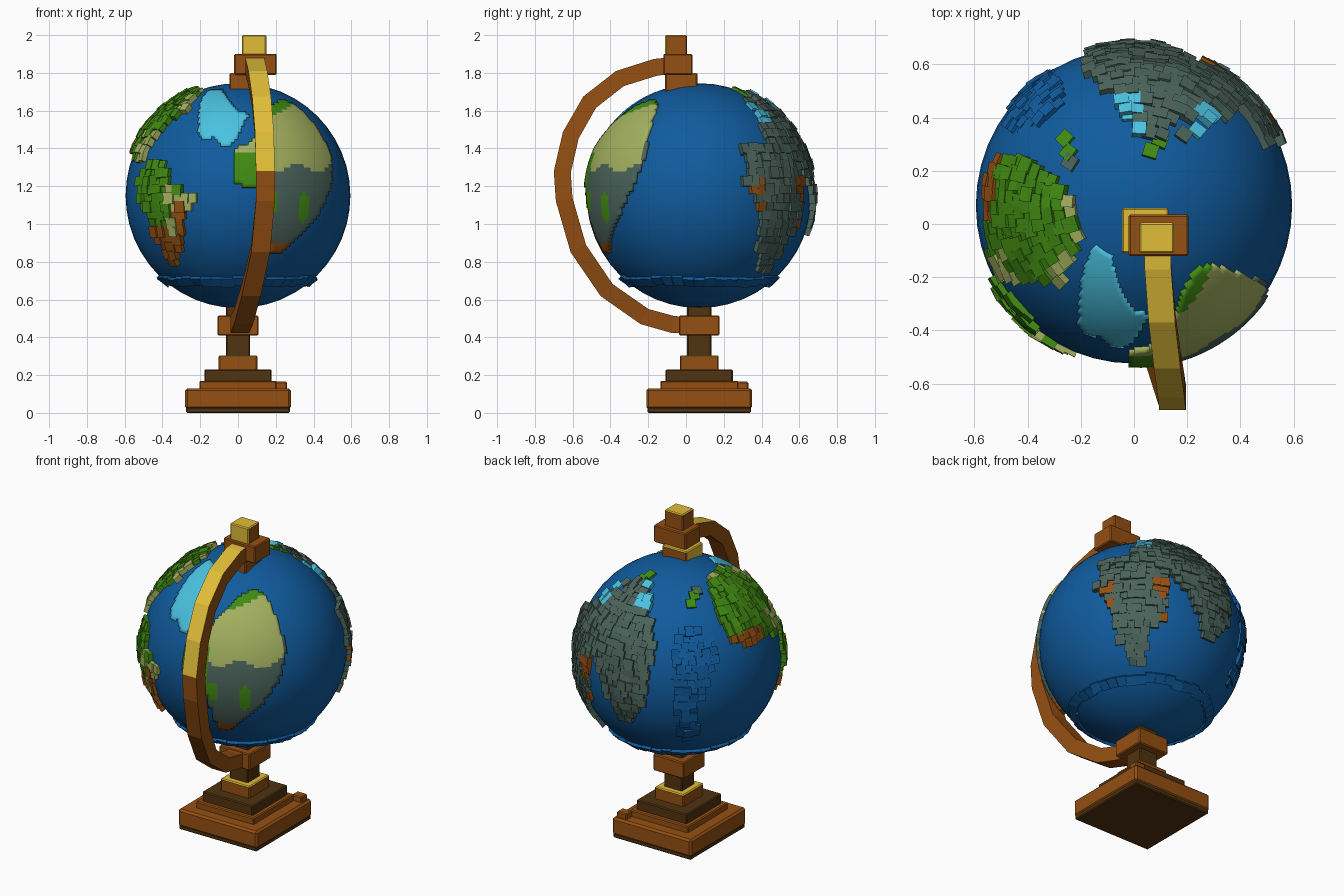
import bpy, bmesh, math, random
from mathutils import Vector

random.seed(4)
cube = bpy.data.objects.get("Cube")
if cube:
    bpy.data.objects.remove(cube, do_unlink=True)

CENTRE = Vector((0, 0.07, 1.15))
RADIUS = 0.595

# Colours
PALETTE = {
    "ocean blue": (0.005, 0.105, 0.34),
    "leaf green": (0.053, 0.26, 0.006),
    "olive": (0.37, 0.44, 0.115),
    "slate": (0.07, 0.125, 0.105),
    "ice": (0.07, 0.54, 0.75),
    "brown wood": (0.30, 0.08, 0.006),
    "dark wood": (0.08, 0.033, 0.005),
    "gold": (0.75, 0.51, 0.04),
}
BLUE, GREEN, OLIVE, SLATE, ICE, BROWN, DARK, GOLD = range(8)
MATS = []
for name, rgb in PALETTE.items():
    m = bpy.data.materials.new(name)
    m.use_nodes = True
    m.diffuse_color = (*rgb, 1)
    bsdf = m.node_tree.nodes["Principled BSDF"]
    bsdf.inputs["Base Color"].default_value = (*rgb, 1)
    bsdf.inputs["Roughness"].default_value = 0.8
    MATS.append(m)


def finish(name, bm, smooth=None):
    mesh = bpy.data.meshes.new(name)
    bm.to_mesh(mesh)
    bm.free()
    for m in MATS:
        mesh.materials.append(m)
    ob = bpy.data.objects.new(name, mesh)
    bpy.context.collection.objects.link(ob)
    if smooth:
        bpy.ops.object.select_all(action="DESELECT")
        ob.select_set(True)
        bpy.context.view_layer.objects.active = ob
        bpy.ops.object.shade_smooth_by_angle(angle=math.radians(smooth))
    return ob


def box(name, x, y, z, colour, rule=None, bevel=0.006):
    """Box from (min, max) ranges, coloured by a rule on the face normal."""
    bm = bmesh.new()
    bmesh.ops.create_cube(bm, size=1)
    for v in bm.verts:
        v.co = [r[0] + (c + 0.5) * (r[1] - r[0]) for r, c in zip((x, y, z), v.co)]
    bm.normal_update()
    for f in bm.faces:
        f.material_index = rule(f.normal) if rule else colour
    ob = finish(name, bm)
    mod = ob.modifiers.new("soft edges", "BEVEL")
    mod.width = bevel
    return ob


def on_globe(az, lat, r=RADIUS):
    """Point on the globe; azimuth is measured from the front towards +x."""
    a, p = math.radians(az), math.radians(lat)
    return CENTRE + r * Vector((math.sin(a) * math.cos(p), -math.cos(a) * math.cos(p), math.sin(p)))


def inside(az, lat, outline):
    hit = False
    for (a, b), (c, d) in zip(outline, outline[1:] + outline[:1]):
        if (b > lat) != (d > lat) and az < (c - a) * (lat - b) / (d - b) + a:
            hit = not hit
    return hit


def sheet(name, outline, rule, height, depth):
    """Curved painted patch with a small thickness."""
    bm = bmesh.new()
    s = 2
    for lat in range(-60, 80, s):
        for az in range(-70, 80, s):
            if inside(az + s / 2, lat + s / 2, outline):
                corners = ((az, lat), (az + s, lat), (az + s, lat + s), (az, lat + s))
                f = bm.faces.new([bm.verts.new(on_globe(a, b, RADIUS + height)) for a, b in corners])
                f.material_index = rule(az, lat)
    bmesh.ops.remove_doubles(bm, verts=bm.verts, dist=0.0005)
    ob = finish(name, bm, 30)
    mod = ob.modifiers.new("thickness", "SOLIDIFY")
    mod.thickness = depth
    mod.offset = -1


def add_block(bm, az, lat, size, top, colour):
    """Slightly tilted tile standing out of the globe."""
    n = (on_globe(az, lat) - CENTRE).normalized()
    east = Vector((0, 0, 1)).cross(n).normalized()
    north = n.cross(east)
    start = len(bm.faces)
    cube = bmesh.ops.create_cube(bm, size=1)["verts"]
    tilt = [random.uniform(-0.12, 0.12) for _ in "ab"]
    for v in cube:
        x, y, z = v.co
        depth = RADIUS - 0.03 if z < 0 else RADIUS + top + size * (x * tilt[0] + y * tilt[1])
        v.co = CENTRE + n * depth + (east * x + north * y) * size
    bm.faces.ensure_lookup_table()
    for f in bm.faces[start:]:
        f.material_index = colour


def tiles(name, outline, rule, top=0.022, step=4.2):
    """Fill an outline with rows of tiles."""
    bm = bmesh.new()
    lat = -60
    while lat < 80:
        pitch = step / math.cos(math.radians(lat))
        az = -130 + random.random() * pitch
        while az < 245:
            if inside(az, lat, outline):
                size = math.radians(step) * RADIUS * random.uniform(1.05, 1.4)
                add_block(bm, az, lat, size, top + random.uniform(-0.008, 0.01), rule(az, lat))
            az += pitch
        lat += step
    return finish(name, bm)


# Globe
bm = bmesh.new()
bmesh.ops.create_uvsphere(bm, u_segments=48, v_segments=24, radius=RADIUS)
bmesh.ops.translate(bm, verts=bm.verts, vec=CENTRE)
finish("globe", bm, 40)

# Ice sheet painted on the front
ice_outline = [(-45, 70), (-31, 49), (-25, 35), (-20, 29), (-14, 32), (-8, 25), (-2, 28),
               (2, 36), (8, 46), (-2, 50), (-10, 60), (-25, 71)]
sheet("ice_sheet", ice_outline, lambda a, p: ICE, 0.005, 0.009)


# Large front continent
def front_colour(a, p):
    if ((a - 34) / 4) ** 2 + ((p + 7) / 8) ** 2 < 1 or ((a - 16) / 3) ** 2 + ((p + 4) / 6) ** 2 < 1:
        return GREEN
    if a < 13:
        return OLIVE if p > 21 else GREEN
    if p < -25:
        return BROWN
    if p < 13 + 2 * math.sin(a / 4) or a > 57:
        return SLATE
    return GREEN if p > 42 + (a - 20) * 0.33 and a < 53 else OLIVE


front_outline = [(-3, 24), (-2, 6), (10, 3), (14, -10), (18, -29), (24, -30), (31, -25), (45, -10),
                 (55, 5), (60, 22), (57, 40), (54, 52), (45, 57), (30, 52), (20, 44), (8, 28)]
sheet("front_continent", front_outline, front_colour, 0.018, 0.03)


# Tiled continents
def north_colour(a, p):
    if p < 29 and a < -82:
        return BROWN
    fringe = a > -52 or p > 64 or (p < 34 and a > -70)
    return OLIVE if fringe and random.random() < 0.7 else GREEN


def south_colour(a, p):
    if p < -14 or (p < -4 and a > -36):
        return BROWN if random.random() < 0.75 else OLIVE
    return OLIVE if a > -38 and random.random() < 0.8 else GREEN


def back_colour(a, p):
    if (40 < p < 55 and 136 < a < 152) or (p > 48 and a > 176):
        return ICE if random.random() < 0.6 else SLATE
    return SLATE


def side_colour(a, p):
    edge = p < 8 and (a < 124 or a > 148)
    return BROWN if edge and random.random() < 0.5 else SLATE


tiles("north_continent", [(-112, 28), (-114, 50), (-108, 62), (-85, 69), (-58, 68), (-45, 58),
                          (-43, 48), (-55, 40), (-57, 28), (-62, 19), (-75, 20), (-100, 24)], north_colour)
tiles("south_continent", [(-61, 10), (-53, 19), (-44, 18), (-34, 5), (-23, -1), (-28, -14), (-37, -28),
                          (-42, -37), (-46, -34), (-52, -14), (-61, -2)], south_colour)
tiles("side_continent", [(115, 28), (114, 8), (124, -11), (126, -25), (132, -42), (140, -40), (145, -22),
                         (153, -14), (156, 7), (152, 20), (138, 28)], side_colour)
tiles("back_continent", [(199, 29), (198, 5), (192, -12), (187, -20), (180, -18), (174, -10), (167, 2),
                         (160, 13), (150, 20), (136, 24), (134, 36), (137, 46), (150, 50), (156, 62),
                         (176, 63), (186, 54), (194, 42)], back_colour)
tiles("sea_ridge", [(212, 36), (230, 40), (240, 25), (232, 8), (226, -5), (226, -30), (216, -32), (213, 0)],
      lambda a, p: BLUE, top=0.008)

# Small islands
bm = bmesh.new()
for az, lat, colour in ((231, 58, GREEN), (226, 53, GREEN), (236, 61, SLATE), (163, 69, GREEN),
                        (158, 64, GREEN), (145, 57, SLATE), (140, 52, ICE), (183, 55, ICE)):
    add_block(bm, az, lat, 0.055, 0.012, colour)
finish("islands", bm)

# Toothed southern rim
bm = bmesh.new()
for i in range(44):
    add_block(bm, i * 360 / 44, -49 + random.uniform(-1, 1), 0.06, 0.014, BLUE)
finish("southern_rim", bm)


# Stand, stacked from the floor up
def square(name, half, z, colour, rule=None, bevel=0.006):
    box(name, (-half, half), (CENTRE.y - half, CENTRE.y + half), z, colour, rule, bevel)


def gold_top(n):
    return GOLD if n.z > 0.5 else BROWN


square("base_foot", 0.275, (0, 0.03), DARK)
square("base_plinth", 0.28, (0.02, 0.13), BROWN, bevel=0.012)
square("base_step", 0.205, (0.12, 0.17), BROWN)
box("base_latch", (0.19, 0.26), (0.27, 0.33), (0.12, 0.165), BROWN)
square("base_upper_step", 0.178, (0.16, 0.23), DARK)
square("base_cap", 0.102, (0.22, 0.305), BROWN, gold_top)
square("stem", 0.064, (0.29, 0.6), DARK)
square("stem_collar", 0.108, (0.41, 0.515), BROWN)

# Arm swept from the collar to the top pivot
path = [Vector(p) for p in ((0.01, 0, 0.465), (0.01, -0.07, 0.468), (0.03, -0.22, 0.51), (0.07, -0.42, 0.65),
                            (0.12, -0.57, 0.87), (0.145, -0.645, 1.13), (0.145, -0.655, 1.275),
                            (0.14, -0.61, 1.47), (0.125, -0.51, 1.645), (0.105, -0.35, 1.77),
                            (0.09, -0.16, 1.83), (0.09, -0.05, 1.84))]
bm = bmesh.new()
rings = []
for i, p in enumerate(path):
    t = (path[min(i + 1, len(path) - 1)] - path[max(i - 1, 0)]).normalized()
    across = Vector((1, 0, 0))
    out = t.cross(across).normalized()
    if out.dot(p - CENTRE) < 0:
        out = -out
    rings.append([bm.verts.new(p + across * a * 0.05 + out * b * 0.045)
                  for a, b in ((-1, -1), (1, -1), (1, 1), (-1, 1))])
for a, b in zip(rings, rings[1:]):
    for k in range(4):
        f = bm.faces.new((a[k], a[k - 1], b[k - 1], b[k]))
        outer = k == 3
        f.material_index = GOLD if outer and f.calc_center_median().z > 1.33 else BROWN
bm.faces.new(rings[0])
bm.faces.new(rings[-1][::-1])
bmesh.ops.recalc_face_normals(bm, faces=bm.faces)
finish("arm", bm)

# Top pivot blocks
box("pivot_lower", (-0.045, 0.13), (-0.11, 0.06), (1.7, 1.8), BROWN,
    lambda n: GOLD if n.z > 0.5 or n.x < -0.5 else BROWN)
box("pivot_block", (-0.02, 0.205), (-0.12, 0.035), (1.79, 1.9), BROWN)
box("pivot_knob", (0.02, 0.15), (-0.11, 0.005), (1.89, 2.0), BROWN,
    lambda n: GOLD if n.z > 0.5 or n.y < -0.5 else BROWN)
